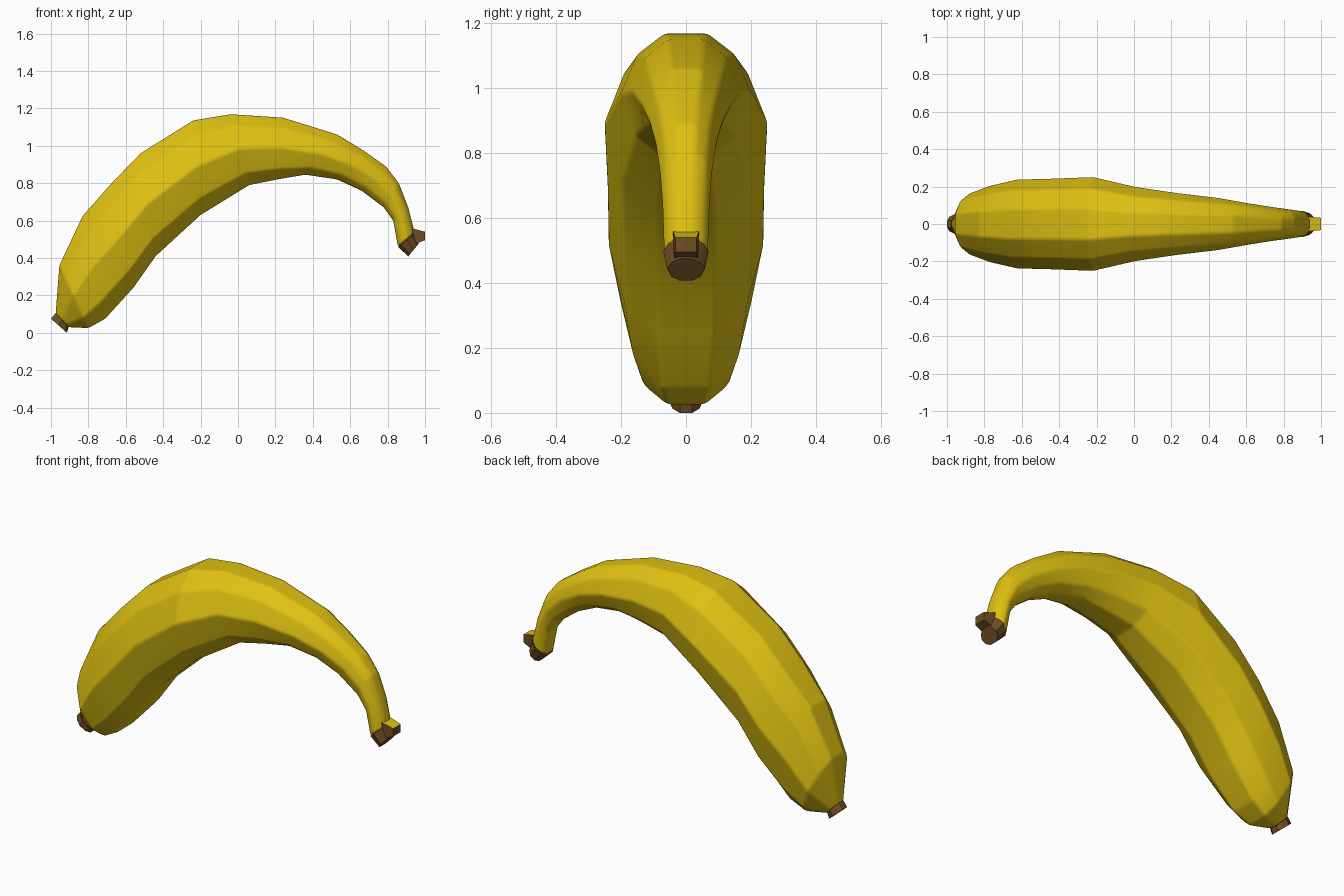
import bpy, bmesh, math
from mathutils import Vector

if "Cube" in bpy.data.objects:
    bpy.data.objects.remove(bpy.data.objects["Cube"])


def material(name, rgb):
    m = bpy.data.materials.new(name)
    m.diffuse_color = (*rgb, 1)
    m.use_nodes = True
    m.node_tree.nodes["Principled BSDF"].inputs["Base Color"].default_value = m.diffuse_color
    return m


yellow = material("banana yellow", (0.74, 0.53, 0.006))
brown = material("stem brown", (0.16, 0.075, 0.018))

# Half cross-section: (width fraction, height fraction from inner -1 to outer +1)
HALF = [(0.33, 1.0), (0.75, 0.66), (1.0, 0.03), (0.78, -0.66), (0.36, -1.0)]
SECTION = HALF + [(-a, b) for a, b in reversed(HALF)]


def loft(name, rings, mats, bevel=0.0):
    """Skin rings given as (outer x, outer z, inner x, inner z, half width)."""
    bm = bmesh.new()
    loops = []
    for ox, oz, ix, iz, w in rings:
        c = Vector(((ox + ix) / 2, 0, (oz + iz) / 2))
        h = Vector(((ox - ix) / 2, 0, (oz - iz) / 2))
        loops.append([bm.verts.new(c + h * b + Vector((0, w * a, 0))) for a, b in SECTION])
    n = len(SECTION)
    for r0, r1 in zip(loops, loops[1:]):
        for i in range(n):
            j = (i + 1) % n
            bm.faces.new((r0[i], r0[j], r1[j], r1[i]))
    bm.faces.new(loops[0])
    bm.faces.new(loops[-1])
    bmesh.ops.recalc_face_normals(bm, faces=bm.faces)
    return finish(name, bm, mats, bevel)


def finish(name, bm, mats, bevel=0.0):
    me = bpy.data.meshes.new(name)
    bm.to_mesh(me)
    bm.free()
    for m in mats:
        me.materials.append(m)
    ob = bpy.data.objects.new(name, me)
    bpy.context.collection.objects.link(ob)
    bpy.ops.object.select_all(action='DESELECT')
    ob.select_set(True)
    bpy.context.view_layer.objects.active = ob
    if bevel:
        # softened facet edges
        b = ob.modifiers.new("soft edges", 'BEVEL')
        b.width, b.segments = bevel, 2
        b.limit_method, b.angle_limit = 'ANGLE', math.radians(14)
        bpy.ops.object.shade_smooth_by_angle(angle=math.radians(40))
        ob.modifiers.new("facet normals", 'WEIGHTED_NORMAL')
    else:
        bpy.ops.object.shade_smooth_by_angle(angle=math.radians(30))
    return ob


# Curved faceted peel
tip_ring = (-0.975, 0.10, -0.905, 0.03, 0.05)
stem_ring = (0.945, 0.535, 0.855, 0.46, 0.07)
loft("peel", [
    tip_ring,
    (-0.955, 0.36, -0.80, 0.025, 0.165),
    (-0.83, 0.625, -0.71, 0.075, 0.205),
    (-0.68, 0.795, -0.56, 0.24, 0.24),
    (-0.52, 0.96, -0.44, 0.41, 0.243),
    (-0.24, 1.135, -0.20, 0.63, 0.253),
    (-0.04, 1.168, 0.06, 0.79, 0.20),
    (0.24, 1.15, 0.21, 0.82, 0.168),
    (0.53, 1.06, 0.36, 0.845, 0.142),
    (0.67, 0.975, 0.53, 0.82, 0.115),
    (0.79, 0.89, 0.66, 0.76, 0.095),
    (0.86, 0.80, 0.78, 0.67, 0.082),
    (0.91, 0.67, 0.83, 0.60, 0.075),
    stem_ring,
], [yellow], 0.012)

# Brown blossom tip at the low end
loft("blossom_tip", [
    (-1.0, 0.075, -0.915, 0.0, 0.053),
    (-0.975, 0.105, -0.905, 0.03, 0.053),
], [brown])

# Brown cut end of the stem
loft("stem_end", [
    stem_ring,
    (0.965, 0.475, 0.91, 0.408, 0.058),
], [brown])

# Small nub on the outside of the stem, yellow on top
bm = bmesh.new()
inner = [(0.925, 0.56), (0.925, 0.465)]
outer = [(1.0, 0.54), (1.0, 0.495)]
vs = [[bm.verts.new((x, s * w, z)) for s in (-1, 1) for x, z in pts]
      for pts, w in ((inner, 0.04), (outer, 0.033))]
bmesh.ops.convex_hull(bm, input=bm.verts[:])
bmesh.ops.recalc_face_normals(bm, faces=bm.faces)
for f in bm.faces:
    f.material_index = 0 if f.normal.z > 0.7 else 1
finish("stem_nub", bm, [yellow, brown])
